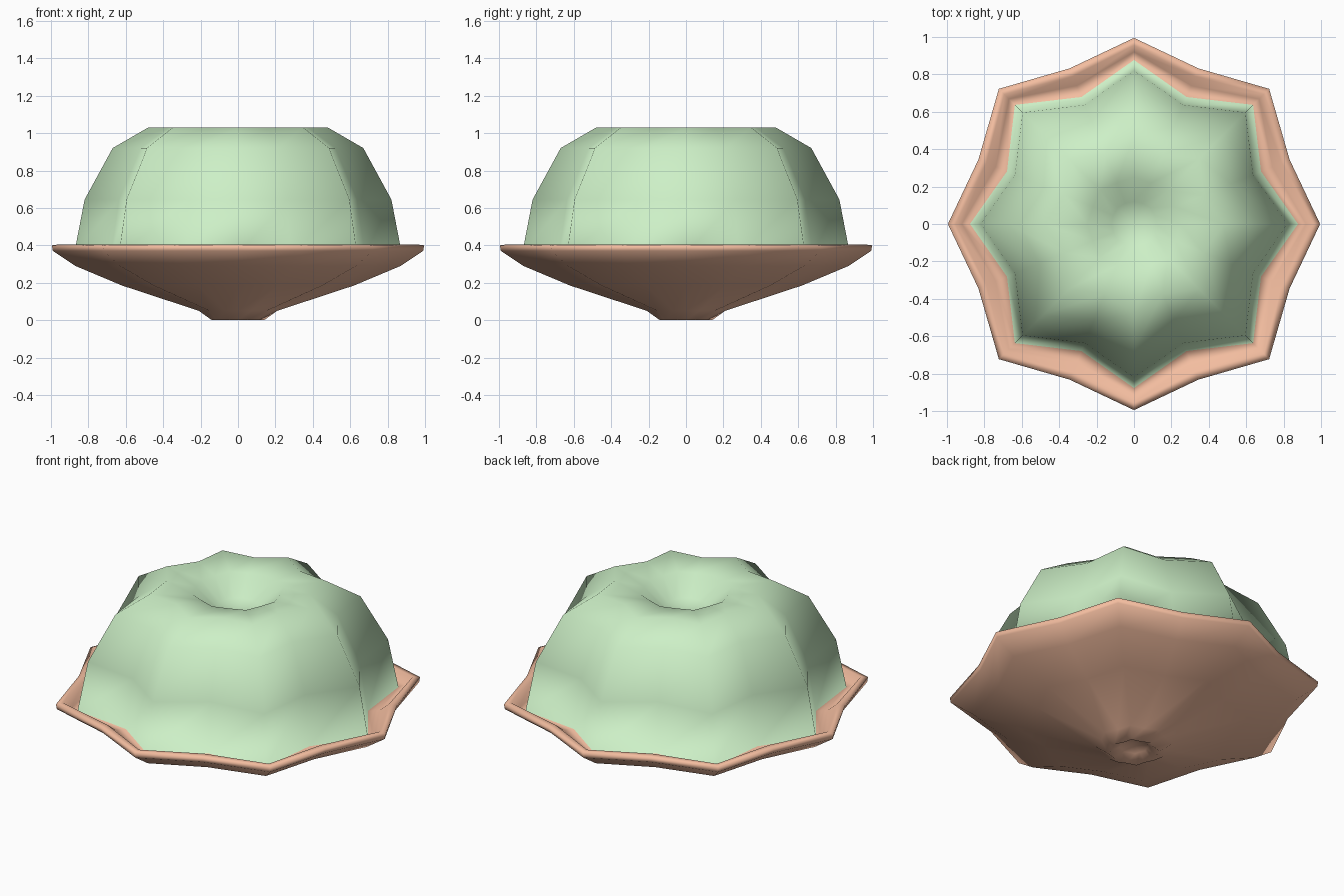
import bpy, math
from mathutils import Vector

if "Cube" in bpy.data.objects:
    bpy.data.objects.remove(bpy.data.objects["Cube"])

SIDES = 16

# Profile rows: tip radius, height, valley radius / tip radius
PLATE_UNDER = [(0, 0.06, 1), (0.08, 0.04, 0.9), (0.14, 0.0, 0.9), (0.21, 0.05, 0.9),
               (0.62, 0.185, 0.9), (0.87, 0.29, 0.9), (0.99, 0.37, 0.9)]
PLATE_TOP = [(0.995, 0.40, 0.905), (0.955, 0.405, 0.895), (0.92, 0.36, 0.87)]
SEAM = [(0.877, 0.35, 0.838)]
JELLY = [(0.82, 0.645, 0.84), (0.67, 0.92, 0.84), (0.48, 1.03, 0.84),
         (0.25, 1.01, 0.95), (0.12, 0.91, 1.0), (0, 0.89, 1)]


def ring(r, z, valley):
    """Eight-pointed star ring, or one point at the axis."""
    if r == 0:
        return [Vector((0, 0, z))]
    pts = []
    for i in range(SIDES):
        a = math.tau * i / SIDES
        k = valley if i % 2 else (1.027 if i % 4 == 2 else 1.0)
        pts.append(Vector((r * k * math.cos(a), r * k * math.sin(a), z)))
    return pts


def make_mesh(name, profile):
    """Skin a list of star rings, from the bottom outwards and up."""
    verts, rings, faces = [], [], []
    for row in profile:
        pts = ring(*row)
        rings.append(list(range(len(verts), len(verts) + len(pts))))
        verts += pts
    for a, b in zip(rings, rings[1:]):
        for i in range(SIDES):
            j = (i + 1) % SIDES
            if len(a) == 1:
                faces.append((a[0], b[j], b[i]))
            elif len(b) == 1:
                faces.append((a[i], a[j], b[0]))
            else:
                faces.append((a[i], a[j], b[j], b[i]))
    me = bpy.data.meshes.new(name)
    me.from_pydata(verts, [], faces)
    me.update()
    me.polygons.foreach_set("use_smooth", [True] * len(me.polygons))
    return me


# Shading normals of the whole surface, so jelly and plate blend at the seam
whole = make_mesh("whole", PLATE_UNDER + PLATE_TOP + SEAM + JELLY)
normals = [v.normal.copy() for v in whole.vertices]
bpy.data.meshes.remove(whole)


def add_part(name, profile, color, part_normals):
    me = make_mesh(name, profile)
    me.normals_split_custom_set_from_vertices(part_normals)
    mat = bpy.data.materials.new(name + "_color")
    mat.diffuse_color = color
    mat.use_nodes = True
    mat.node_tree.nodes["Principled BSDF"].inputs["Base Color"].default_value = mat.diffuse_color
    me.materials.append(mat)
    ob = bpy.data.objects.new(name, me)
    bpy.context.collection.objects.link(ob)


# Scalloped plate
plate = PLATE_UNDER + PLATE_TOP + SEAM
n_plate = sum(len(ring(*row)) for row in plate)
add_part("plate", plate, (0.90, 0.51, 0.35, 1), normals[:n_plate])

# Fluted jelly with a dimpled top
add_part("jelly", SEAM + JELLY, (0.61, 0.87, 0.57, 1), normals[n_plate - SIDES:])
